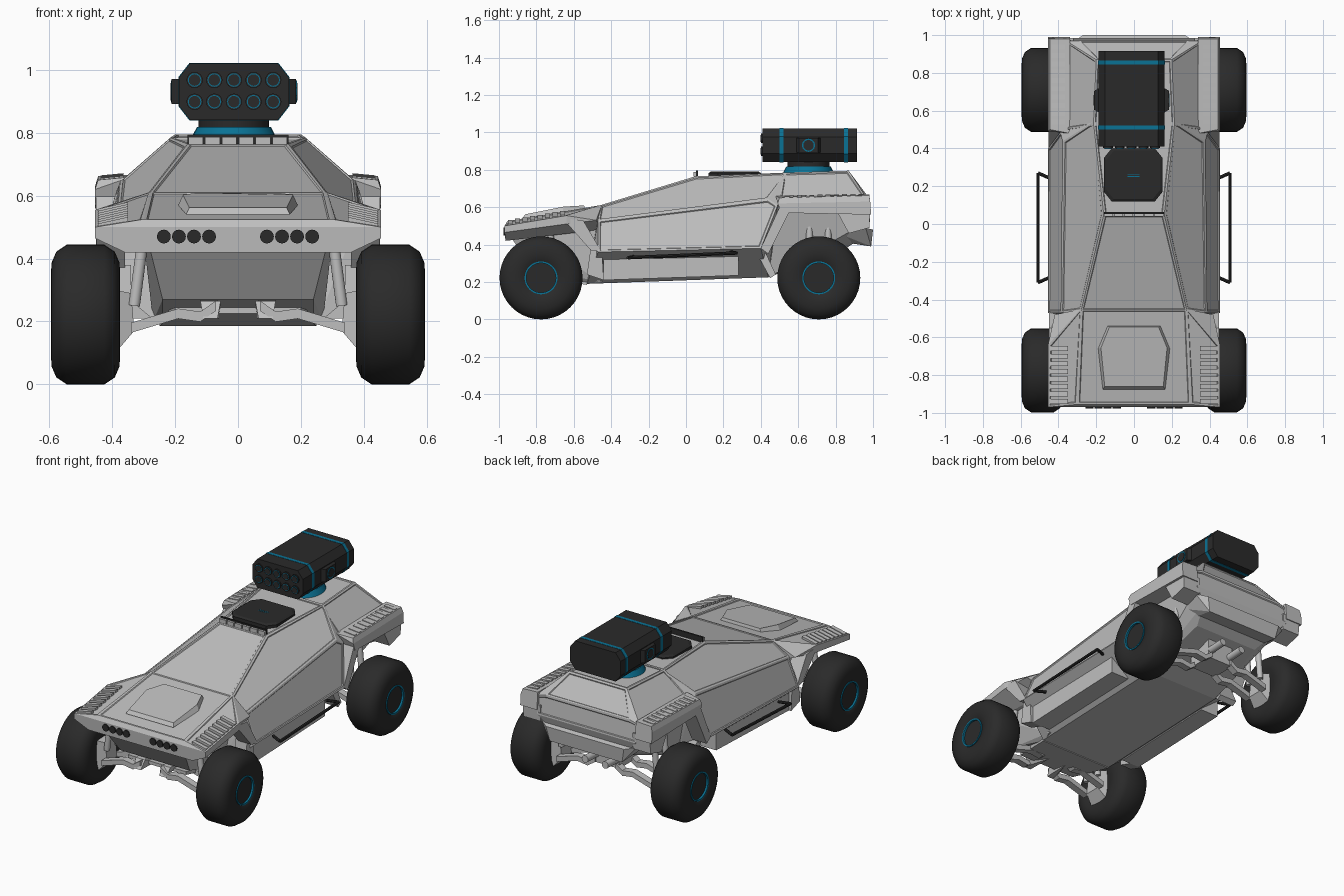
import bpy, bmesh
from math import pi, radians
from mathutils import Vector, Matrix

cube = bpy.data.objects.get("Cube")
if cube:
    bpy.data.objects.remove(cube, do_unlink=True)


def material(name, rgb):
    m = bpy.data.materials.new(name)
    m.use_nodes = True
    m.diffuse_color = (*rgb, 1)
    m.node_tree.nodes["Principled BSDF"].inputs["Base Color"].default_value = (*rgb, 1)
    return m


GREY = material("armour grey", (0.52, 0.52, 0.52))
DARK = material("charcoal", (0.023, 0.023, 0.023))
TEAL = material("teal", (0.003, 0.17, 0.3))


def finish(bm, name, mat, pair=False, smooth=False):
    bmesh.ops.recalc_face_normals(bm, faces=bm.faces[:])
    mesh = bpy.data.meshes.new(name)
    bm.to_mesh(mesh)
    bm.free()
    mesh.materials.append(mat)
    if smooth:
        for p in mesh.polygons:
            p.use_smooth = True
        mesh.set_sharp_from_angle(angle=radians(35))
    ob = bpy.data.objects.new(name, mesh)
    bpy.context.collection.objects.link(ob)
    if pair:
        ob.modifiers.new("Mirror", 'MIRROR')


def hulls(name, groups, mat=GREY, sym=False, pair=False, panel=False):
    """Faceted solids from corner points; sym mirrors the corners, pair mirrors the part."""
    bm = bmesh.new()
    for pts in groups:
        pts = list(pts)
        if sym:
            pts += [(-x, y, z) for x, y, z in pts]
        verts = [bm.verts.new(p) for p in pts]
        res = bmesh.ops.convex_hull(bm, input=verts)
        junk = {g for k in ("geom_interior", "geom_unused") for g in res[k]
                if isinstance(g, bmesh.types.BMVert)}
        bmesh.ops.delete(bm, geom=list(junk), context='VERTS')
    bmesh.ops.recalc_face_normals(bm, faces=bm.faces[:])
    bmesh.ops.dissolve_limit(bm, angle_limit=radians(11), verts=bm.verts[:], edges=bm.edges[:])
    if panel:
        big = [f for f in bm.faces if f.calc_area() > 0.03 and f.normal.z > -0.1
               and f.normal.y > -0.8]
        bmesh.ops.inset_individual(bm, faces=big, thickness=0.014, depth=0)
        bmesh.ops.inset_individual(bm, faces=big, thickness=0.005, depth=-0.005)
    finish(bm, name, mat, pair)


def box(x0, x1, y0, y1, z0, z1):
    return [(x, y, z) for x in (x0, x1) for y in (y0, y1) for z in (z0, z1)]


def rods(name, segs, r, mat=GREY, r2=None, pair=False, n=16):
    bm = bmesh.new()
    for a, b in segs:
        a, b = Vector(a), Vector(b)
        d = b - a
        mx = Matrix.Translation((a + b) / 2) @ d.to_track_quat('Z', 'Y').to_matrix().to_4x4()
        bmesh.ops.create_cone(bm, cap_ends=True, segments=n, radius1=r, radius2=r2 or r,
                              depth=d.length, matrix=mx)
    finish(bm, name, mat, pair, True)


def lathe(name, profile, centre, mat, n=40):
    """Spin (x, radius) points around a sideways axle."""
    bm = bmesh.new()
    vs = [bm.verts.new((x, centre[0] + r, centre[1])) for x, r in profile]
    es = [bm.edges.new(e) for e in zip(vs, vs[1:])]
    bmesh.ops.spin(bm, geom=vs + es, cent=(0, *centre), axis=(1, 0, 0), angle=2 * pi,
                   steps=n, use_merge=True)
    bmesh.ops.remove_doubles(bm, verts=bm.verts[:], dist=1e-4)
    finish(bm, name, mat, True, True)


# Cabin, with roof, windscreen and doors
hulls("cabin", [[
    (0.28, -0.46, 0.61), (0.16, 0.05, 0.765), (0.215, 0.54, 0.785),
    (0.362, 0.04, 0.63), (0.375, 0.44, 0.645), (0.385, -0.47, 0.53),
    (0.455, -0.47, 0.36), (0.455, 0.40, 0.38), (0.388, 0.49, 0.61),
    (0.42, -0.47, 0.32), (0.42, 0.40, 0.345),
    (0.25, -0.53, 0.19), (0.25, 0.44, 0.225)]], sym=True, panel=True)
hulls("sill", [[(x, y, z) for x in (0.28, 0.405) for y, z in
                ((-0.44, 0.21), (0.28, 0.235), (0.28, 0.34), (-0.44, 0.32))]], pair=True)

# Tail section
hulls("tail", [[
    (0.215, 0.52, 0.785), (0.20, 0.87, 0.795), (0.29, 0.97, 0.66),
    (0.36, 0.50, 0.65), (0.36, 0.97, 0.64), (0.34, 0.985, 0.53),
    (0.27, 0.96, 0.45), (0.25, 0.44, 0.225), (0.22, 0.84, 0.37), (0.34, 0.50, 0.5)]],
    sym=True, panel=True)
hulls("rear_bumper", [[(0.27, 1.0, 0.48), (0.25, 0.99, 0.39), (0.31, 0.84, 0.45),
                       (0.25, 0.86, 0.41), (0.33, 0.96, 0.49)]], sym=True)

# Hood, nose and raised hood panel
hulls("hood", [[
    (0.455, -0.97, 0.50), (0.455, -0.97, 0.465), (0.36, -0.965, 0.42), (0.30, -0.955, 0.525),
    (0.455, -0.64, 0.555), (0.455, -0.64, 0.51), (0.335, -0.64, 0.585),
    (0.28, -0.45, 0.612), (0.28, -0.45, 0.48), (0.42, -0.48, 0.53)]], sym=True, panel=True)
hulls("hood_panel", [[(0.165, -0.875, 0.54), (0.155, -0.86, 0.562), (0.19, -0.66, 0.57),
                      (0.175, -0.655, 0.603), (0.14, -0.54, 0.59), (0.13, -0.545, 0.609)]], sym=True)
hulls("nose", [[(0.28, -0.93, 0.43), (0.24, -0.82, 0.27), (0.24, -0.53, 0.19),
                (0.29, -0.45, 0.5), (0.30, -0.88, 0.46), (0.27, -0.45, 0.2)]], sym=True)
rods("headlights", [((x, -0.955, 0.47), (x, -0.976, 0.47)) for x in (0.092, 0.14, 0.188, 0.236)],
     0.022, DARK, pair=True)

# Wheel arches and fenders
hulls("front_arch", [
    [(x, y, z) for x in (0.36, 0.45) for y, z in
     ((-0.66, 0.54), (-0.62, 0.49), (-0.55, 0.53), (-0.51, 0.37), (-0.45, 0.36))],
    [(x, y, z) for x in (0.34, 0.42) for y, z in
     ((-0.51, 0.38), (-0.45, 0.38), (-0.53, 0.24), (-0.44, 0.21))]], pair=True)
hulls("rear_fender", [
    [(0.34, 0.48, 0.66), (0.445, 0.50, 0.65), (0.34, 0.98, 0.667), (0.445, 0.98, 0.662),
     (0.455, 0.49, 0.62), (0.455, 0.985, 0.63), (0.455, 0.51, 0.57), (0.455, 0.83, 0.58),
     (0.455, 0.99, 0.56), (0.34, 0.99, 0.56), (0.34, 0.51, 0.57)],
    [(x, y, z) for x in (0.32, 0.44) for y, z in
     ((0.80, 0.59), (0.87, 0.46), (0.98, 0.49), (0.985, 0.59))],
    [(x, y, z) for x in (0.35, 0.452) for y, z in
     ((0.40, 0.38), (0.44, 0.35), (0.50, 0.60), (0.555, 0.58))],
    [(x, y, z) for x in (0.26, 0.38) for y, z in
     ((0.38, 0.35), (0.42, 0.37), (0.45, 0.22), (0.48, 0.24))]], pair=True)


def slat(y, x0, x1, z0, z1):
    return [(x, y + dy, z + dz) for x, z in ((x0, z0), (x1, z1))
            for dy in (-0.013, 0.013) for dz in (-0.01, 0.005)]


hulls("front_vents", [slat(y, 0.35, 0.446, 0.687 + y * 0.17, 0.664 + y * 0.168)
                      for y in (-0.94 + 0.04 * i for i in range(8))], pair=True)
hulls("rear_vents", [slat(y, 0.365, 0.438, 0.646 + y * 0.022, 0.639 + y * 0.022)
                     for y in (0.54 + 0.044 * i for i in range(10))], pair=True)

# Side rails
rail = [(0.44, -0.28, 0.335), (0.508, -0.31, 0.33), (0.508, 0.27, 0.355), (0.44, 0.24, 0.36)]
rods("side_rail", list(zip(rail, rail[1:])), 0.009, DARK, pair=True, n=8)

# Wheels and suspension on both axles
R = 0.222
tyre = [(0.40, 0), (0.385, 0.10), (0.375, 0.13), (0.377, 0.165), (0.392, 0.20), (0.425, R),
        (0.545, R), (0.578, 0.20), (0.593, 0.165), (0.595, 0.13), (0.59, 0.09),
        (0.582, 0.08), (0.582, 0)]
for end, y, top in (("front", -0.775, 0.48), ("rear", 0.71, 0.57)):
    lathe(end + "_wheel", tyre, (y, R), DARK)
    lathe(end + "_wheel_ring", [(0.57, 0.079), (0.594, 0.079), (0.594, 0.088), (0.57, 0.088)],
          (y, R), TEAL)
    hulls(end + "_knuckle", [[(x, y + s * w, z) for s in (-1, 1) for x, w, z in
                              ((0.33, 0.05, 0.17), (0.34, 0.05, 0.29),
                               (0.39, 0.07, 0.1), (0.39, 0.07, 0.3))]], pair=True)
    hulls(end + "_arms", [
        [(x, y + s * 0.07 + w, z + t) for x, z in ends
         for w in (-0.022, 0.022) for t in (-0.016, 0.016)]
        for s in (-1, 1) for ends in (((0.07, 0.25), (0.12, 0.215)), ((0.12, 0.215), (0.19, 0.225)),
                                      ((0.19, 0.225), (0.34, 0.18)))], pair=True)
    rods(end + "_shocks", [((0.33, y + s, 0.25), (0.30, y + s, top)) for s in (-0.05, 0.05)],
         0.018, pair=True)
hulls("rear_axle_case", [box(-0.09, 0.09, 0.63, 0.79, 0.23, 0.36)])
rods("tail_pipes", [((0.07, 0.7, 0.28), (0.07, 0.9, 0.29))], 0.022, pair=True)
hulls("front_hooks", [[(0.065, -0.87, 0.21), (0.11, -0.87, 0.21), (0.055, -0.84, 0.265),
                       (0.12, -0.84, 0.265), (0.06, -0.7, 0.21), (0.12, -0.7, 0.27)]], pair=True)
hulls("skid_plate", [[(0.2, -0.8, 0.225), (0.2, -0.8, 0.245), (0.25, -0.53, 0.185),
                      (0.25, -0.53, 0.225)]], sym=True)


def octagon(cu, cv, hu, hv, c, d):
    return [(cu + su * u, cv + sv * v) for su in (-1, 1) for sv in (-1, 1)
            for u, v in ((hu, hv - d), (hu - c, hv))]


# Roof hatch and light bar
hulls("roof_hatch", [[(x, y, z) for t, z in ((0, 0.76), (0, 0.782), (0.012, 0.79))
                      for x, y in octagon(-0.004, 0.26, 0.155 - t, 0.14 - t, 0.04, 0.05)]], DARK)
hulls("hatch_marks", [box(-0.035, 0.03, y, y + 0.003, 0.788, 0.791) for y in (0.25, 0.262)], TEAL)
hulls("light_bar", [box(-0.16, 0.16, 0.054, 0.064, 0.755, 0.795)], DARK)
hulls("roof_lights", [box(x, x + 0.047, 0.04, 0.056, 0.763, 0.787)
                      for x in (-0.158 + 0.0535 * i for i in range(6))])

# Turret and launcher
CX, CY = -0.013, 0.655
rods("turret_ring", [((CX, CY, 0.775), (CX, CY, 0.818))], 0.14, TEAL, 0.118, n=32)
rods("turret_neck", [((CX, CY, 0.81), (CX, CY, 0.85))], 0.112, DARK, n=32)


def pod(y0, y1, grow=0.0):
    return [(x, y, z) for y in (y0, y1)
            for x, z in octagon(CX, 0.931, 0.175 + grow, 0.09 + grow, 0.035, 0.045)]


hulls("launcher_body", [pod(0.41, 0.915)], DARK)
hulls("launcher_bands", [pod(y, y + 0.021, 0.0015) for y in (0.50, 0.845)], TEAL)
hulls("launcher_side_pods", [[(CX + s * x, CY + dy, 0.931 + dz) for x, w in ((0.165, 0.07), (0.198, 0.05))
                              for dy in (-w, w) for dz in (-0.04, 0.04)] for s in (-1, 1)], DARK)
rods("side_pod_rings", [((CX + s * 0.19, CY, 0.931), (CX + s * 0.2, CY, 0.931)) for s in (-1, 1)],
     0.035, TEAL, n=24)
rods("side_pod_caps", [((CX + s * 0.19, CY, 0.931), (CX + s * 0.202, CY, 0.931)) for s in (-1, 1)],
     0.028, DARK, n=24)
tubes = [(CX + i * 0.0625, z) for i in range(-2, 3) for z in (0.899, 0.968)]
rods("tube_rims", [((x, 0.43, z), (x, 0.402, z)) for x, z in tubes], 0.026, DARK)
rods("tube_rings", [((x, 0.43, z), (x, 0.4, z)) for x, z in tubes], 0.0215, TEAL)
rods("tube_caps", [((x, 0.43, z), (x, 0.398, z)) for x, z in tubes], 0.0185, DARK)
